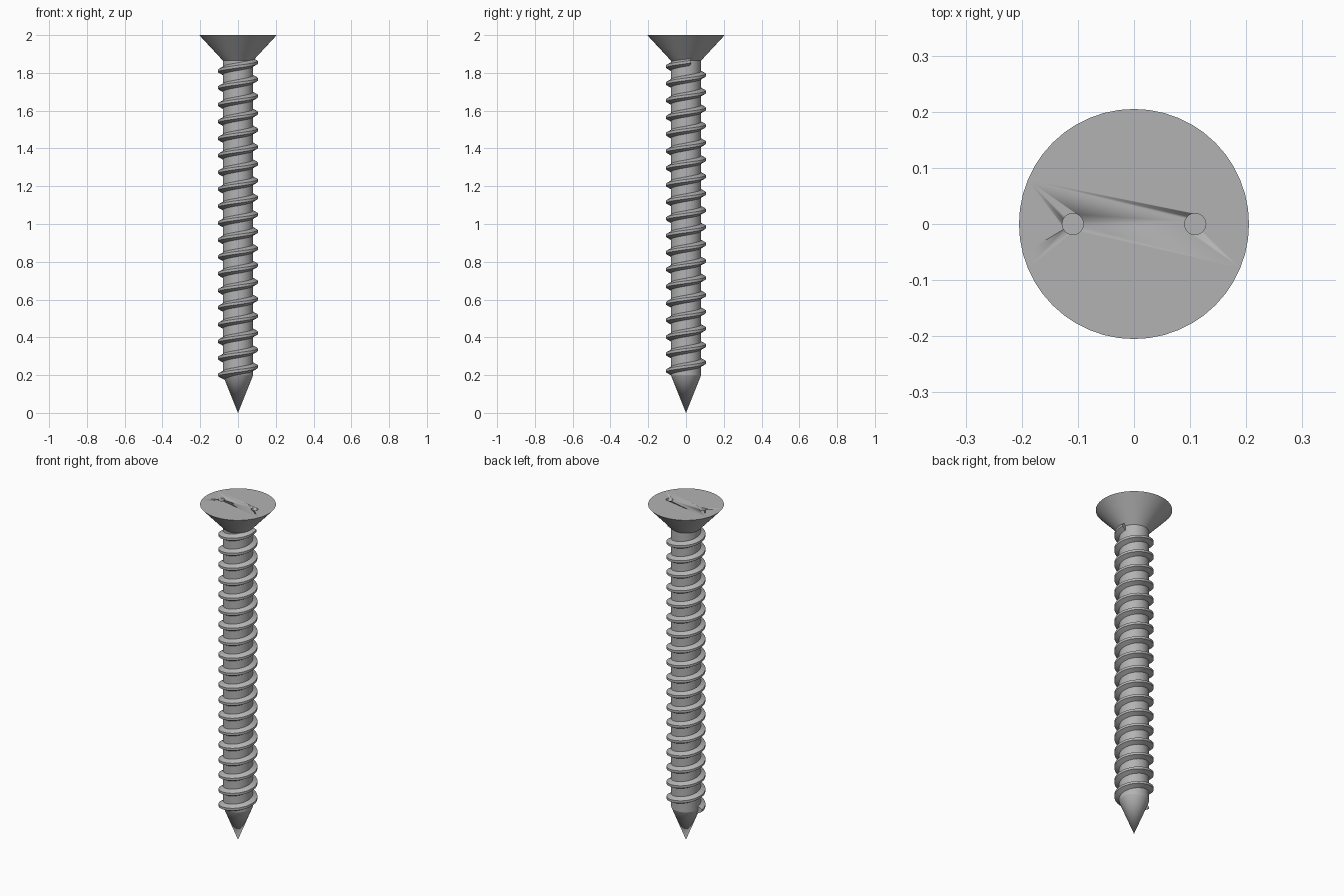
import bpy, bmesh, math

cube = bpy.data.objects.get("Cube")
if cube:
    bpy.data.objects.remove(cube, do_unlink=True)

steel = bpy.data.materials.new("grey_steel")
steel.use_nodes = True
COLOUR = (0.45, 0.45, 0.45, 1)
steel.diffuse_color = COLOUR
steel.node_tree.nodes["Principled BSDF"].inputs["Base Color"].default_value = COLOUR

SHAFT_R, CREST_R, HEAD_R = 0.08, 0.105, 0.205
TIP_Z, NECK_Z, TOP_Z = 0.2, 1.865, 2.0
PITCH, START_Z, END_Z = 0.0895, 0.2, 1.86
SIDES = 48


def finish(name, bm):
    """Turn a bmesh into a shaded, coloured object."""
    bmesh.ops.recalc_face_normals(bm, faces=bm.faces)
    mesh = bpy.data.meshes.new(name)
    bm.to_mesh(mesh)
    bm.free()
    mesh.materials.append(steel)
    obj = bpy.data.objects.new(name, mesh)
    bpy.context.collection.objects.link(obj)
    bpy.ops.object.select_all(action="DESELECT")
    obj.select_set(True)
    bpy.context.view_layer.objects.active = obj
    bpy.ops.object.shade_smooth_by_angle(angle=math.radians(30))
    return obj


def cone(bm, r_low, r_high, z_low, z_high, x=0, sides=SIDES):
    """Add a capped cone or cylinder standing between two heights."""
    made = bmesh.ops.create_cone(bm, cap_ends=True, segments=sides, radius1=r_low,
                                 radius2=r_high, depth=z_high - z_low)
    bmesh.ops.translate(bm, verts=made["verts"], vec=(x, 0, (z_low + z_high) / 2))


# Countersunk head with two blind drive holes
bm = bmesh.new()
cone(bm, SHAFT_R, HEAD_R, NECK_Z, TOP_Z)
head = finish("head", bm)
bm = bmesh.new()
for side in (-1, 1):
    cone(bm, 0.019, 0.019, TOP_Z - 0.05, TOP_Z + 0.05, side * 0.109, 24)
cutter = finish("drive_hole_cutter", bm)
cutter.hide_render = True
cutter.hide_set(True)
holes = head.modifiers.new("drive_holes", "BOOLEAN")
holes.operation = "DIFFERENCE"
holes.object = cutter
bpy.context.view_layer.objects.active = head
bpy.ops.object.modifier_apply(modifier=holes.name)
bpy.data.objects.remove(cutter, do_unlink=True)

# Shaft and pointed tip
bm = bmesh.new()
cone(bm, SHAFT_R, SHAFT_R, TIP_Z, NECK_Z)
finish("shaft", bm)
bm = bmesh.new()
cone(bm, 0, SHAFT_R, 0, TIP_Z)
bmesh.ops.remove_doubles(bm, verts=bm.verts, dist=0.0001)
finish("tip", bm)

# Right-handed helical thread, swept from a blunt wedge section
section = [(SHAFT_R - 0.01, -0.026), (CREST_R, -0.007),
           (CREST_R, 0.007), (SHAFT_R - 0.01, 0.026)]
bm = bmesh.new()
steps = round((END_Z - START_Z) / PITCH * SIDES)
rings = []
for i in range(steps + 1):
    a = math.pi + math.tau * i / SIDES
    z = START_Z + PITCH * i / SIDES
    rings.append([bm.verts.new((r * math.cos(a), r * math.sin(a), z + dz))
                  for r, dz in section])
for low, high in zip(rings, rings[1:]):
    for j in range(4):
        k = (j + 1) % 4
        bm.faces.new((low[j], low[k], high[k], high[j]))
bm.faces.new(rings[0])
bm.faces.new(rings[-1])
finish("thread", bm)
